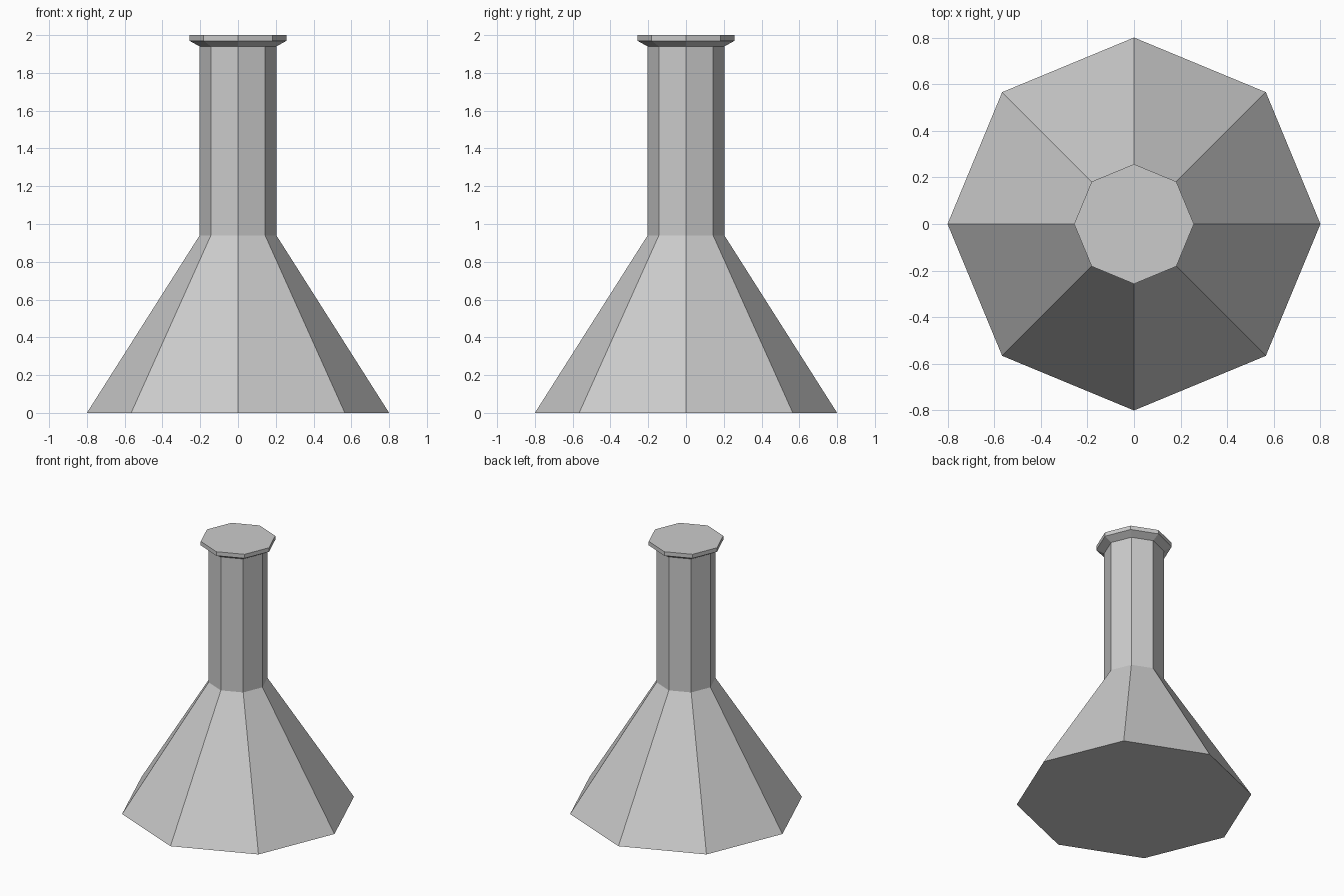
import bpy, bmesh
from math import cos, sin, tau

if "Cube" in bpy.data.objects:
    bpy.data.objects.remove(bpy.data.objects["Cube"])

SIDES = 8

# Profile as (radius, height): base, shoulder, neck top, lip flare, lip top
PROFILE = [(0.80, 0.0), (0.203, 0.94), (0.203, 1.94), (0.257, 1.97), (0.257, 2.0)]


def lathe(name, profile, sides):
    """Closed flat-faced solid of revolution around z."""
    bm = bmesh.new()
    rings = [[bm.verts.new((r * cos(tau * i / sides), r * sin(tau * i / sides), z))
              for i in range(sides)] for r, z in profile]
    for low, high in zip(rings, rings[1:]):
        for i in range(sides):
            j = (i + 1) % sides
            bm.faces.new((low[i], low[j], high[j], high[i]))
    bm.faces.new(rings[0][::-1])
    bm.faces.new(rings[-1])
    mesh = bpy.data.meshes.new(name)
    bm.to_mesh(mesh)
    bm.free()
    obj = bpy.data.objects.new(name, mesh)
    bpy.context.collection.objects.link(obj)
    return obj


# Flask: conical body, straight neck and flared lip in one shell
lathe("flask", PROFILE, SIDES)
